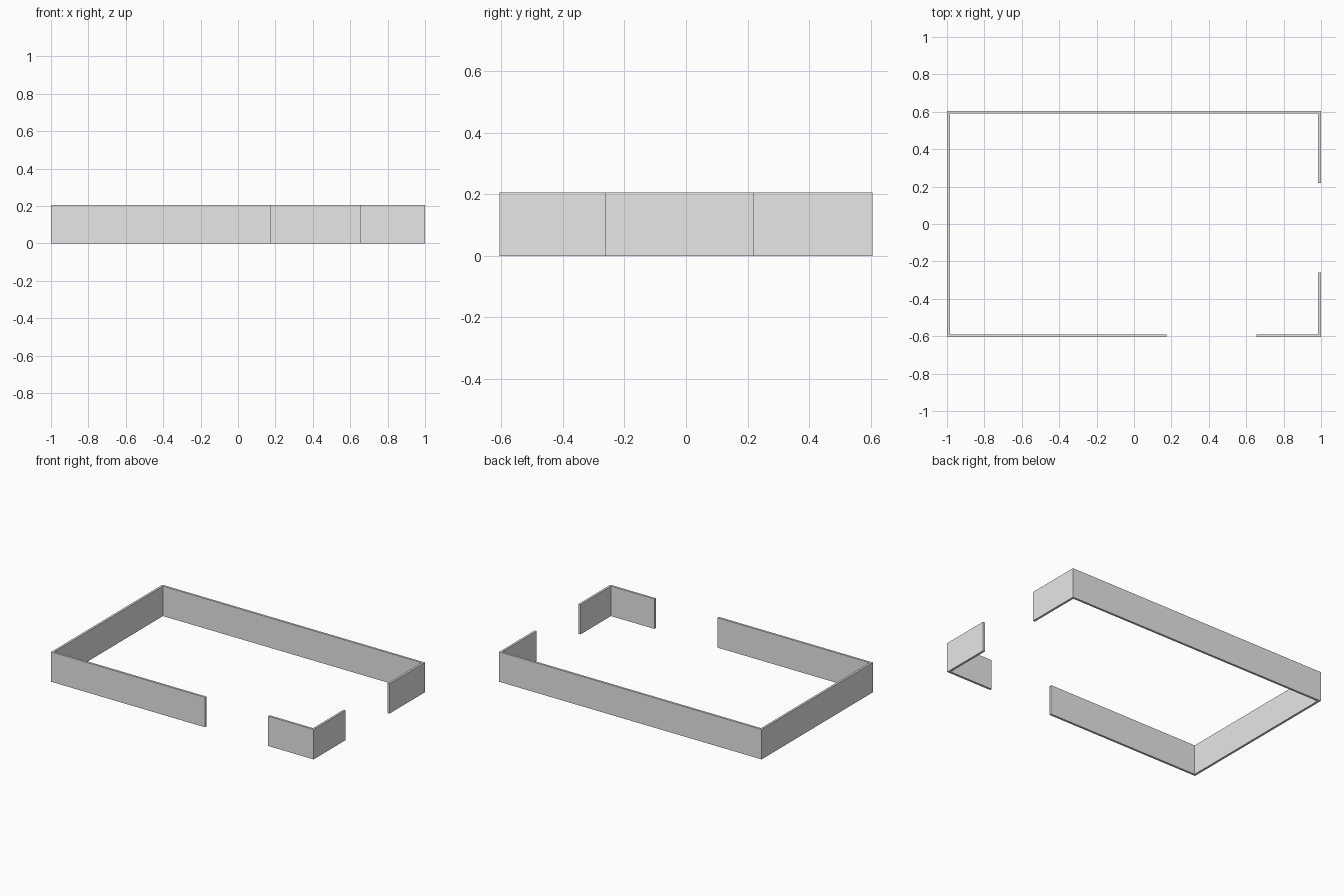
import bpy
import bmesh
from mathutils import Vector

if "Cube" in bpy.data.objects:
    bpy.data.objects.remove(bpy.data.objects["Cube"], do_unlink=True)

HALF_X, HALF_Y = 1.0, 0.605   # outer footprint
HEIGHT = 0.206
THICK = 0.015

grey = bpy.data.materials.new("plain grey")
grey.use_nodes = True
grey.diffuse_color = (0.8, 0.8, 0.8, 1)
grey.node_tree.nodes["Principled BSDF"].inputs["Base Color"].default_value = (0.8, 0.8, 0.8, 1)


def wall_run(name, path):
    """Mitred wall along a counter-clockwise outer path, thickened inwards."""
    pts = [Vector(p) for p in path]
    normals = []
    for a, b in zip(pts, pts[1:]):
        d = (b - a).normalized()
        normals.append(Vector((-d.y, d.x)))
    # Perpendicular corners: the inner point is offset by both wall normals
    inner = [pts[0] + normals[0] * THICK]
    for p, n1, n2 in zip(pts[1:-1], normals, normals[1:]):
        inner.append(p + (n1 + n2) * THICK)
    inner.append(pts[-1] + normals[-1] * THICK)

    bm = bmesh.new()
    outer_v = [bm.verts.new((p.x, p.y, 0)) for p in pts]
    inner_v = [bm.verts.new((p.x, p.y, 0)) for p in inner]
    for i in range(len(pts) - 1):
        bm.faces.new((outer_v[i], outer_v[i + 1], inner_v[i + 1], inner_v[i]))
    raised = bmesh.ops.extrude_face_region(bm, geom=bm.faces[:], use_keep_orig=True)
    top = [g for g in raised["geom"] if isinstance(g, bmesh.types.BMVert)]
    bmesh.ops.translate(bm, verts=top, vec=(0, 0, HEIGHT))
    bmesh.ops.recalc_face_normals(bm, faces=bm.faces[:])
    mesh = bpy.data.meshes.new(name)
    bm.to_mesh(mesh)
    bm.free()
    mesh.materials.append(grey)
    obj = bpy.data.objects.new(name, mesh)
    bpy.context.collection.objects.link(obj)


# Long run: left side stub, back, right side and front
wall_run("main_wall", [(HALF_X, 0.22), (HALF_X, HALF_Y), (-HALF_X, HALF_Y),
                       (-HALF_X, -HALF_Y), (0.173, -HALF_Y)])
# Free-standing corner between the two openings
wall_run("corner_wall", [(0.654, -HALF_Y), (HALF_X, -HALF_Y), (HALF_X, -0.26)])
